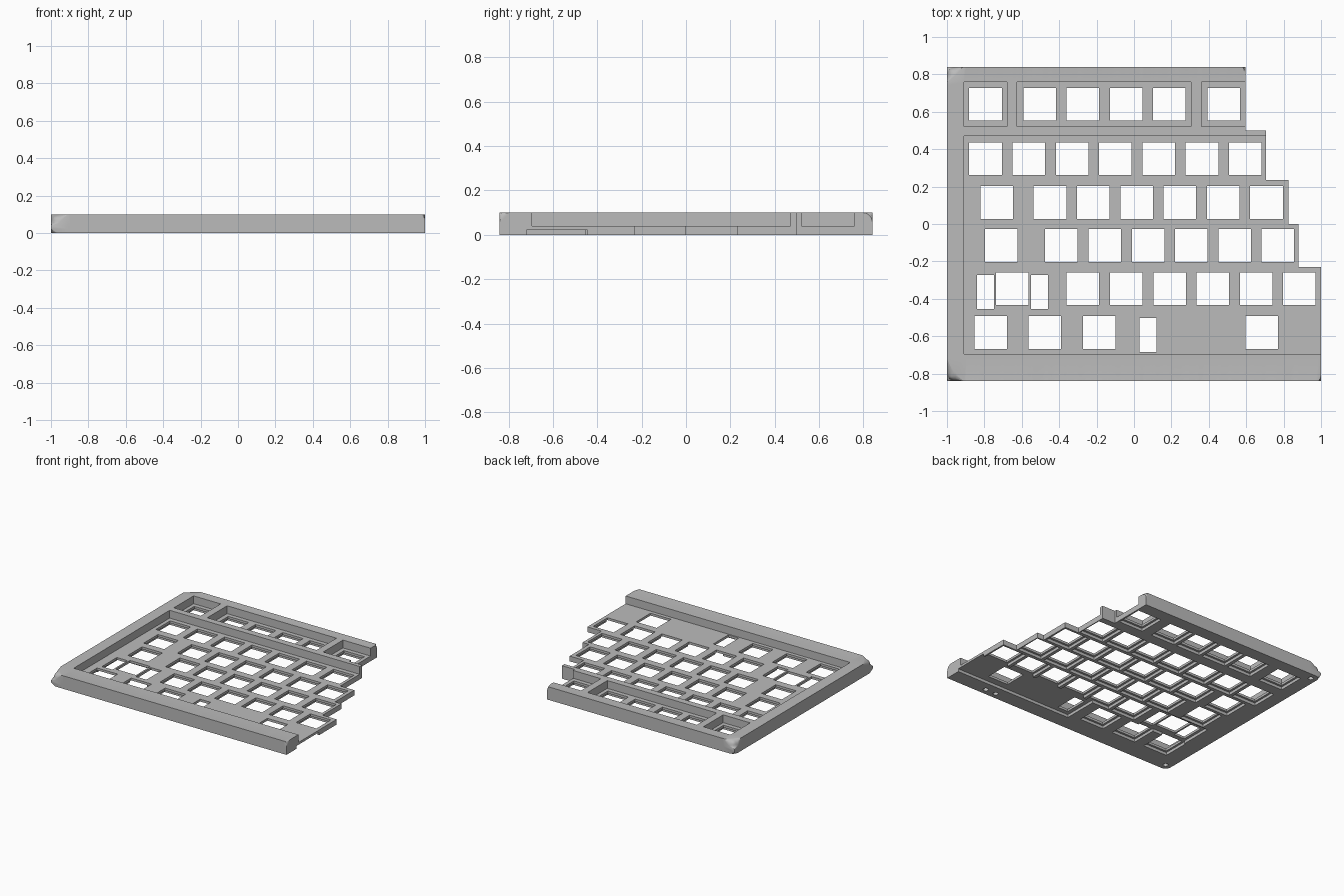
import bpy
import bmesh
from mathutils import Vector

PITCH = 0.2315
HOLE = 0.174
POCKET = 0.206
CLIP = 0.022      # roof of the underside pockets
FLOOR = 0.04      # top of the switch plate
HEIGHT = 0.1
DEPTH = 0.84      # half the size along y

old = bpy.data.objects.get("Cube")
if old:
    bpy.data.objects.remove(old, do_unlink=True)

grey = bpy.data.materials.new("case_grey")
grey.use_nodes = True
colour = (0.5, 0.5, 0.5, 1)
grey.diffuse_color = colour
bsdf = next(n for n in grey.node_tree.nodes if n.type == "BSDF_PRINCIPLED")
bsdf.inputs["Base Color"].default_value = colour


def around(x, y, w, h, top):
    return (x - w / 2, x + w / 2, y - h / 2, y + h / 2, 0, top)


# Solid block with a stepped right side
steps = [(1, -DEPTH, -0.23), (0.88, -0.23, 0), (0.825, 0, 0.235),
         (0.705, 0.235, 0.5), (0.595, 0.5, DEPTH)]
solids = [(-1, x, y0, y1, 0, HEIGHT) for x, y0, y1 in steps]

# Open wells above the plate
cuts = [(-0.91, 1, -0.695, 0.47, FLOOR, HEIGHT)]
for x0, x1 in [(-0.91, -0.68), (-0.625, 0.305), (0.36, 1)]:
    cuts.append((x0, x1, 0.52, 0.76, FLOOR, HEIGHT))

# Switch rows: y, single keys, start of the run, keys in the run
rows = [(0.64, [-0.794, 0.479], -0.505, 4),
        (0.348, [], -0.794, 7),
        (0.115, [-0.735], -0.449, 6),
        (-0.115, [-0.709], -0.388, 6),
        (-0.347, [-0.65], -0.273, 6),
        (-0.58, [-0.765, -0.476, -0.187, 0.682], 0, 0)]
for y, singles, start, count in rows:
    for x in singles + [start + i * PITCH for i in range(count)]:
        cuts.append(around(x, y, HOLE, HOLE, HEIGHT))
        cuts.append(around(x, y, POCKET, POCKET, CLIP))

# Stabiliser slots and their wide underside pockets
for x, y in [(-0.794, -0.364), (-0.505, -0.364), (0.075, -0.594)]:
    cuts.append(around(x, y, 0.09, 0.182, HEIGHT))
cuts.append((-0.86, -0.44, -0.485, -0.225, 0, CLIP))
cuts.append((0, 1, -0.72, -0.445, 0, CLIP))


def levels(axis):
    values = {round(b[2 * axis + k], 4) for b in solids + cuts for k in (0, 1)}
    return sorted(values)


def inside(p, box):
    return all(box[2 * a] < p[a] < box[2 * a + 1] for a in range(3))


# Divide space at every part boundary and find the filled cells
grid = [levels(axis) for axis in range(3)]
filled = set()
for i in range(len(grid[0]) - 1):
    for j in range(len(grid[1]) - 1):
        for k in range(len(grid[2]) - 1):
            cell = (i, j, k)
            mid = [(grid[a][c] + grid[a][c + 1]) / 2 for a, c in enumerate(cell)]
            if (any(inside(mid, b) for b in solids)
                    and not any(inside(mid, b) for b in cuts)):
                filled.add(cell)

# Skin the filled cells
bm = bmesh.new()
corners = {}


def corner(key):
    if key not in corners:
        corners[key] = bm.verts.new([grid[a][c] for a, c in enumerate(key)])
    return corners[key]


for cell in filled:
    for axis in range(3):
        u, v = (axis + 1) % 3, (axis + 2) % 3
        for side in (0, 1):
            beside = list(cell)
            beside[axis] += 2 * side - 1
            if tuple(beside) in filled:
                continue
            loop = []
            for du, dv in [(0, 0), (1, 0), (1, 1), (0, 1)]:
                key = list(cell)
                key[axis] += side
                key[u] += du
                key[v] += dv
                loop.append(corner(tuple(key)))
            bm.faces.new(loop if side else loop[::-1])


# Round the outer rim and the two left corners
def at_end(v):
    return abs(v.co.y) > DEPTH - 0.001


def at_left(v):
    return v.co.x < -0.999


def on_rim(v):
    return v.co.z > HEIGHT - 0.001 and (at_left(v) or at_end(v))


def on_corner(v):
    return at_left(v) and at_end(v)


rim = [e for e in bm.edges
       if all(map(on_rim, e.verts)) or all(map(on_corner, e.verts))]
bmesh.ops.bevel(bm, geom=rim, offset=0.045, segments=6, profile=0.5,
                affect="EDGES")

# Blind screw holes under the rim
for x, y in [(-0.95, 0.79), (-0.95, -0.79), (0.6, -0.79), (0.69, -0.79)]:
    centre = Vector((x, y, 0))
    patch = []
    for f in bm.faces:
        away = f.calc_center_median() - centre
        if (abs(away.z) < 0.001 and abs(away.x) < 0.045
                and abs(away.y) < 0.06):
            patch.append(f)
    if len(patch) > 1:
        patch = bmesh.ops.dissolve_faces(bm, faces=patch)["region"]
    hole = patch[0]
    bmesh.ops.inset_individual(bm, faces=[hole], thickness=0.01)
    for repeat in range(2):
        for edge in list(hole.edges):
            if edge.calc_length() > 0.015:
                bmesh.utils.edge_split(edge, edge.verts[0], 0.5)
    for v in hole.verts:
        v.co = centre + (v.co - centre).normalized() * 0.019
    end = bmesh.ops.extrude_discrete_faces(bm, faces=[hole])["faces"][0]
    bmesh.ops.translate(bm, verts=end.verts[:], vec=(0, 0, 0.05))

bmesh.ops.recalc_face_normals(bm, faces=bm.faces[:])
mesh = bpy.data.meshes.new("keyboard_case")
bm.to_mesh(mesh)
bm.free()
mesh.materials.append(grey)
case = bpy.data.objects.new("keyboard_case", mesh)
bpy.context.collection.objects.link(case)

bpy.ops.object.select_all(action="DESELECT")
bpy.context.view_layer.objects.active = case
case.select_set(True)
bpy.ops.object.shade_smooth_by_angle(angle=0.6)
